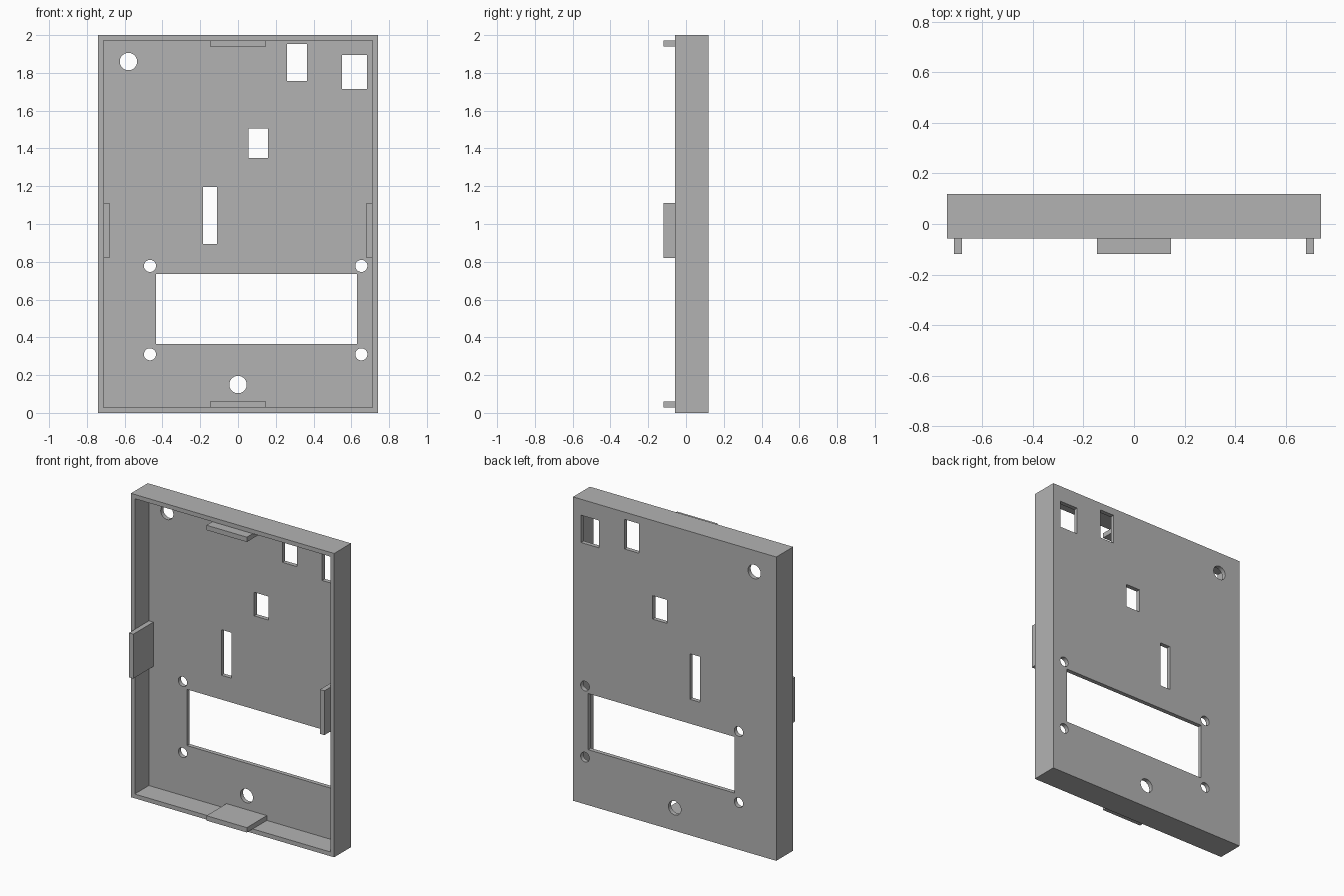
import bpy, bmesh, math
from mathutils import Matrix, Vector

old = bpy.data.objects.get("Cube")
if old:
    bpy.data.objects.remove(old, do_unlink=True)

# Single grey plastic
grey = bpy.data.materials.new("grey_plastic")
grey.use_nodes = True
COLOUR = (0.45, 0.45, 0.45, 1)
grey.diffuse_color = COLOUR
grey.node_tree.nodes["Principled BSDF"].inputs["Base Color"].default_value = COLOUR

# Shared dimensions
HALF_W, HEIGHT, WALL = 0.74, 2.0, 0.028
RIM, BACK, TAB_TIP = -0.057, 0.118, -0.118
FLOOR = BACK - WALL


def add_box(bm, x0, x1, y0, y1, z0, z1):
    size = Matrix.Diagonal((x1 - x0, y1 - y0, z1 - z0, 1))
    centre = Vector((x0 + x1, y0 + y1, z0 + z1)) / 2
    bmesh.ops.create_cube(bm, size=1, matrix=Matrix.Translation(centre) @ size)


def add_drill(bm, x, z, radius):
    place = Matrix.Translation((x, FLOOR, z)) @ Matrix.Rotation(math.pi / 2, 4, "X")
    bmesh.ops.create_cone(bm, cap_ends=True, segments=40, radius1=radius,
                          radius2=radius, depth=0.2, matrix=place)


def make_object(name, bm):
    bmesh.ops.recalc_face_normals(bm, faces=bm.faces)
    mesh = bpy.data.meshes.new(name)
    bm.to_mesh(mesh)
    bm.free()
    mesh.materials.append(grey)
    obj = bpy.data.objects.new(name, mesh)
    bpy.context.collection.objects.link(obj)
    return obj


def cut(target, cutter):
    mod = target.modifiers.new("cut", "BOOLEAN")
    mod.operation, mod.solver, mod.object = "DIFFERENCE", "EXACT", cutter
    bpy.ops.object.select_all(action="DESELECT")
    target.select_set(True)
    bpy.context.view_layer.objects.active = target
    bpy.ops.object.modifier_apply(modifier=mod.name)
    bpy.data.objects.remove(cutter, do_unlink=True)


# Tray, open towards the front
bm = bmesh.new()
add_box(bm, -HALF_W, HALF_W, RIM, BACK, 0, HEIGHT)
tray = make_object("tray", bm)

bm = bmesh.new()
add_box(bm, WALL - HALF_W, HALF_W - WALL, RIM - 0.1, FLOOR, WALL, HEIGHT - WALL)
cut(tray, make_object("cavity_cutter", bm))

# Rectangular openings (x0, x1, z0, z1) and round holes (x, z, radius)
openings = [
    (-0.435, 0.63, 0.365, 0.735),
    (-0.185, -0.11, 0.895, 1.195),
    (0.055, 0.16, 1.35, 1.505),
    (0.26, 0.365, 1.757, 1.952),
    (0.55, 0.682, 1.715, 1.895),
]
holes = [(-0.58, 1.86, 0.046), (0, 0.15, 0.046)]
holes += [(x, z, 0.032) for x in (-0.466, 0.653) for z in (0.31, 0.778)]
bm = bmesh.new()
for x0, x1, z0, z1 in openings:
    add_box(bm, x0, x1, FLOOR - 0.05, BACK + 0.05, z0, z1)
for hole in holes:
    add_drill(bm, *hole)
cut(tray, make_object("opening_cutter", bm))
bpy.ops.object.shade_smooth_by_angle(angle=math.radians(30))

# Four snap tabs lining the walls and standing proud of the rim
TAB = 0.032
SIDE, END = HALF_W - WALL, HEIGHT - WALL
tabs = {
    "left_tab": (SIDE - TAB, SIDE, 0.82, 1.112),
    "right_tab": (-SIDE, TAB - SIDE, 0.82, 1.112),
    "top_tab": (-0.147, 0.147, END - TAB, END),
    "bottom_tab": (-0.147, 0.147, WALL, WALL + TAB),
}
for name, (x0, x1, z0, z1) in tabs.items():
    bm = bmesh.new()
    add_box(bm, x0, x1, TAB_TIP, FLOOR, z0, z1)
    make_object(name, bm)
